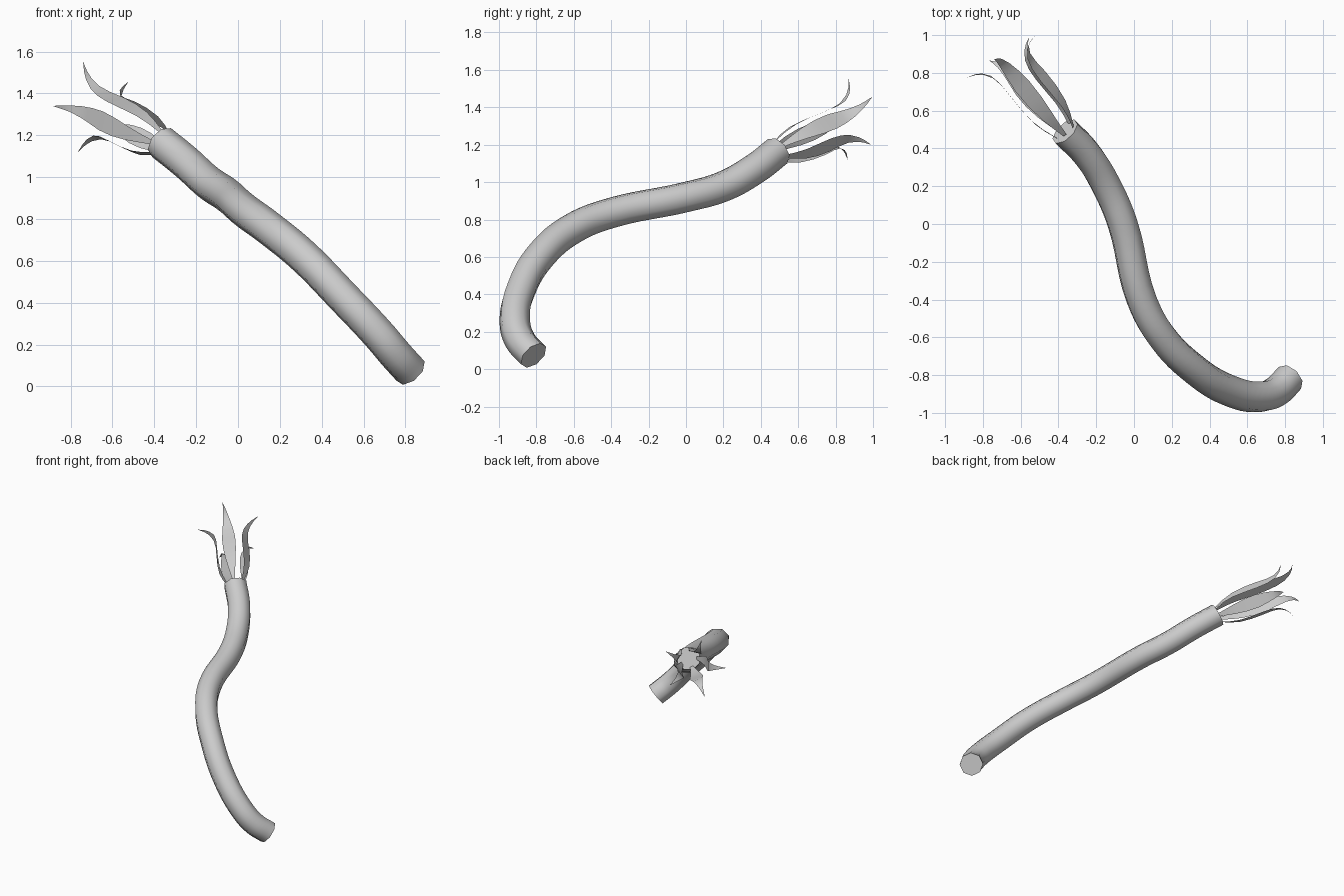
import bpy, bmesh
from mathutils import Vector

if "Cube" in bpy.data.objects:
    bpy.data.objects.remove(bpy.data.objects["Cube"])

# Stalk: octagonal tube swept along a winding path
path = [(0.825, -0.815, 0.073), (0.755, -0.885, 0.15), (0.67, -0.915, 0.25),
        (0.5, -0.88, 0.43), (0.32, -0.77, 0.615), (0.15, -0.6, 0.755),
        (0.04, -0.4, 0.835), (-0.06, 0.0, 0.92), (-0.145, 0.2, 0.977),
        (-0.25, 0.37, 1.072), (-0.365, 0.49, 1.165)]
cu = bpy.data.curves.new("stalk", 'CURVE')
cu.dimensions = '3D'
cu.bevel_depth = 0.083
cu.bevel_resolution = 2
cu.use_fill_caps = True
cu.resolution_u = 6
sp = cu.splines.new('BEZIER')
sp.bezier_points.add(len(path) - 1)
for bp, p in zip(sp.bezier_points, path):
    bp.co = p
    bp.handle_left_type = bp.handle_right_type = 'AUTO'
sp.use_smooth = True
stalk = bpy.data.objects.new("stalk", cu)
bpy.context.collection.objects.link(stalk)
bpy.context.view_layer.objects.active = stalk
stalk.select_set(True)
bpy.ops.object.convert(target='MESH')
bpy.ops.object.shade_smooth()

# Leaves: five thin blades around the tip, flicking outward at the ends
crown = Vector(path[-1])
axis = Vector((-0.6, 0.74, 0.3)).normalized()
# (fraction along axis, fraction of outward spread, half width)
profile = [(0, 0.25, 0.010), (0.13, 0.37, 0.022), (0.26, 0.45, 0.034),
           (0.43, 0.48, 0.045), (0.6, 0.48, 0.047), (0.74, 0.48, 0.038),
           (0.85, 0.53, 0.027), (0.93, 0.66, 0.016), (0.97, 0.8, 0.009),
           (1, 1, 0.0005)]


def make_leaf(name, tip):
    rel = Vector(tip) - crown
    length = rel.dot(axis)
    out = rel - axis * length
    side = axis.cross(out).normalized()
    bm = bmesh.new()
    rows = []
    for f, r, w in profile:
        c = crown + axis * length * f + out * r
        rows.append([bm.verts.new(c + side * w * k) for k in (-1, 0, 1)])
    for a, b in zip(rows, rows[1:]):
        for i in range(2):
            bm.faces.new((a[i], a[i + 1], b[i + 1], b[i])).smooth = True
    me = bpy.data.meshes.new(name)
    bm.to_mesh(me)
    bm.free()
    bpy.context.collection.objects.link(bpy.data.objects.new(name, me))


tips = [(-0.74, 0.87, 1.55), (-0.885, 0.775, 1.34), (-0.765, 0.865, 1.12),
        (-0.555, 0.99, 1.20), (-0.525, 0.995, 1.455)]
for i, tip in enumerate(tips):
    make_leaf(f"leaf_{i + 1}", tip)
